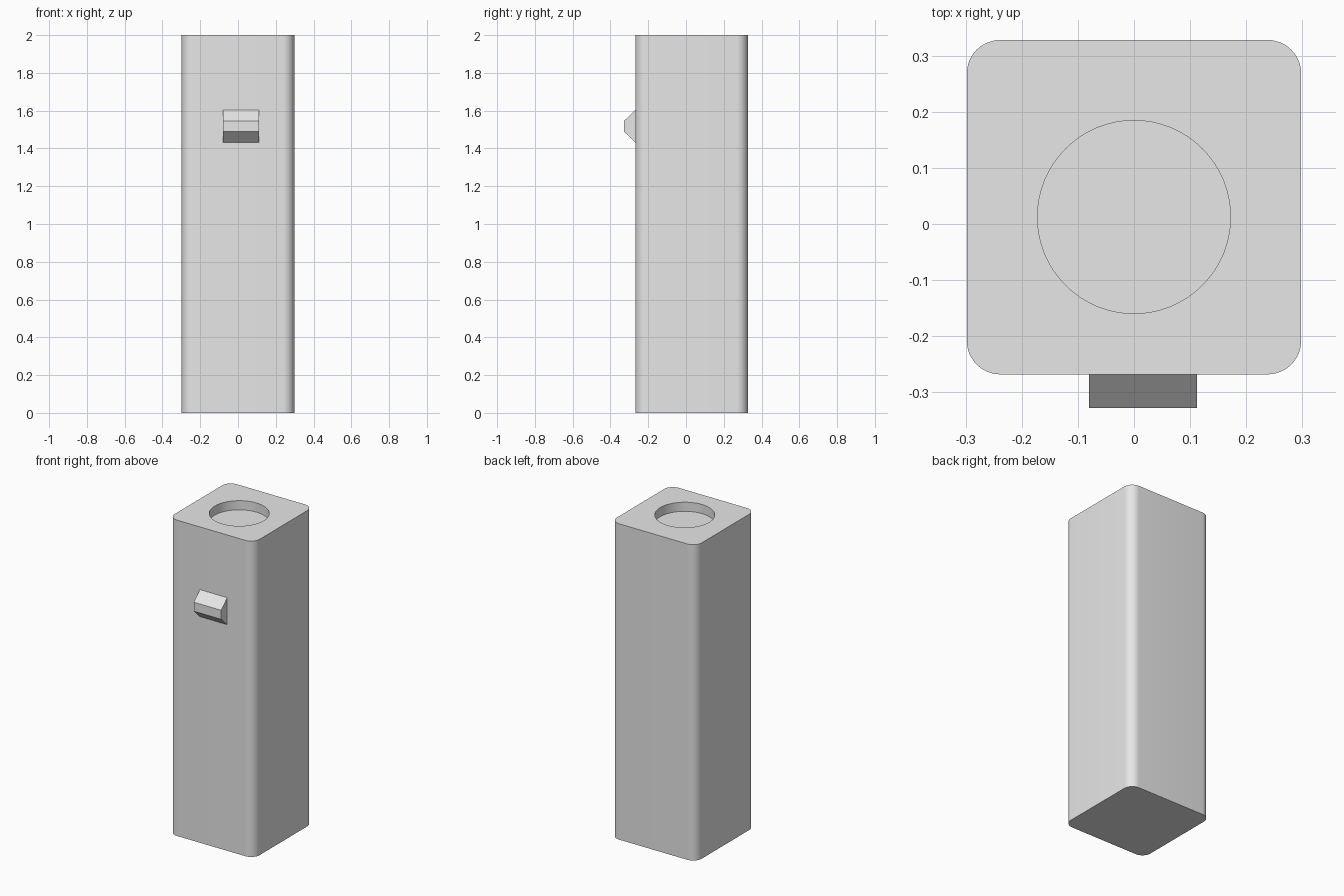
import bpy, bmesh, math

if "Cube" in bpy.data.objects:
    bpy.data.objects.remove(bpy.data.objects["Cube"])

grey = bpy.data.materials.new("light_grey")
grey.diffuse_color = (0.8, 0.8, 0.8, 1)
grey.use_nodes = True
grey.node_tree.nodes["Principled BSDF"].inputs["Base Color"].default_value = grey.diffuse_color


def prism(name, loop, direction):
    """Extrude a closed outline along a direction into a solid."""
    bm = bmesh.new()
    face = bm.faces.new([bm.verts.new(p) for p in loop])
    ext = bmesh.ops.extrude_face_region(bm, geom=[face])
    verts = [v for v in ext["geom"] if isinstance(v, bmesh.types.BMVert)]
    bmesh.ops.translate(bm, verts=verts, vec=direction)
    bmesh.ops.recalc_face_normals(bm, faces=bm.faces[:])
    mesh = bpy.data.meshes.new(name)
    bm.to_mesh(mesh)
    bm.free()
    mesh.materials.append(grey)
    obj = bpy.data.objects.new(name, mesh)
    bpy.context.collection.objects.link(obj)
    return obj


def arc(cx, cy, r, start, sweep, n, z):
    return [(cx + r * math.cos(start + sweep * i / n),
             cy + r * math.sin(start + sweep * i / n), z) for i in range(n + 1)]


# Rounded square column
HALF, RADIUS, CY = 0.298, 0.06, 0.03
c = HALF - RADIUS
outline = []
for k, (sx, sy) in enumerate([(1, 1), (-1, 1), (-1, -1), (1, -1)]):
    outline += arc(sx * c, CY + sy * c, RADIUS, k * math.pi / 2, math.pi / 2, 12, 0)
body = prism("body", outline, (0, 0, 2))

# Shallow round recess in the top
cutter = prism("recess_cutter", arc(0, 0.0125, 0.172, 0, 2 * math.pi, 64, 1.942)[:-1], (0, 0, 0.2))
cut = body.modifiers.new("recess", "BOOLEAN")
cut.operation = "DIFFERENCE"
cut.solver = "EXACT"
cut.object = cutter
bpy.context.view_layer.objects.active = body
body.select_set(True)
bpy.ops.object.modifier_apply(modifier=cut.name)
bpy.data.objects.remove(cutter)
bpy.ops.object.shade_smooth_by_angle(angle=math.radians(30))

# Chamfered button on the front
profile = [(-0.268, 1.432), (-0.328, 1.489), (-0.328, 1.546), (-0.268, 1.603)]
prism("button", [(-0.08, y, z) for y, z in profile], (0.192, 0, 0))
